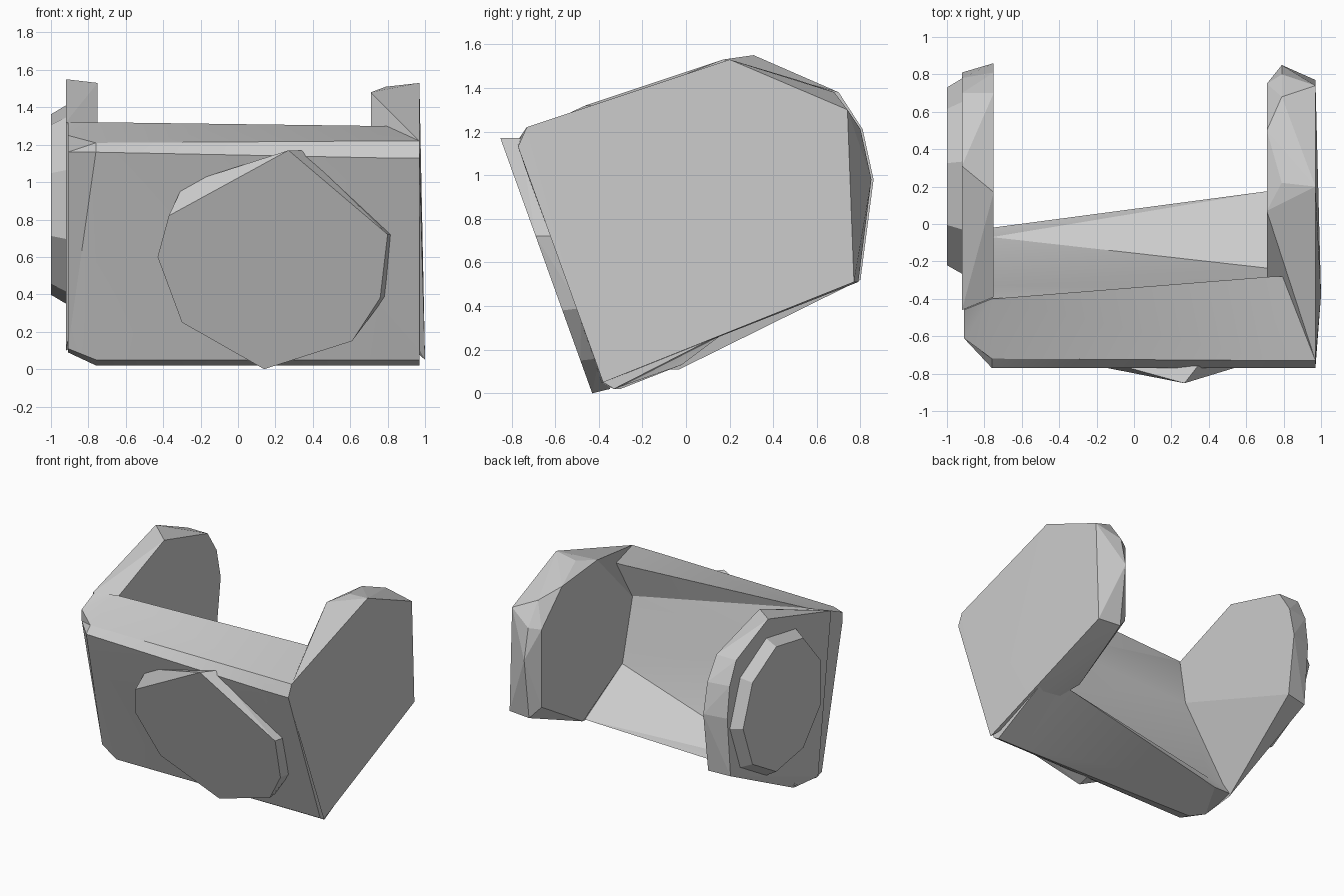
import bpy
import bmesh
import math

cube = bpy.data.objects.get("Cube")
if cube:
    bpy.data.objects.remove(cube, do_unlink=True)

# Single plain grey for the whole bracket
grey = bpy.data.materials.new("plain_grey")
grey.use_nodes = True
colour = (.6, .6, .6, 1)
grey.diffuse_color = colour
grey.node_tree.nodes["Principled BSDF"].inputs["Base Color"].default_value = colour


def finish(name, bm, smooth_angle):
    """Turn a bmesh into a named, shaded object."""
    bmesh.ops.recalc_face_normals(bm, faces=bm.faces[:])
    mesh = bpy.data.meshes.new(name)
    bm.to_mesh(mesh)
    bm.free()
    mesh.materials.append(grey)
    obj = bpy.data.objects.new(name, mesh)
    bpy.context.collection.objects.link(obj)
    bpy.ops.object.select_all(action='DESELECT')
    obj.select_set(True)
    bpy.context.view_layer.objects.active = obj
    bpy.ops.object.shade_smooth_by_angle(angle=math.radians(smooth_angle))


def hull(name, points, smooth_angle=5):
    """Faceted convex solid around a set of points."""
    bm = bmesh.new()
    for point in points:
        bm.verts.new(point)
    bmesh.ops.convex_hull(bm, input=bm.verts[:])
    loose = [v for v in bm.verts if not v.link_faces]
    bmesh.ops.delete(bm, geom=loose, context='VERTS')
    bmesh.ops.dissolve_limit(bm, angle_limit=math.radians(2),
                             verts=bm.verts[:], edges=bm.edges[:])
    finish(name, bm, smooth_angle)


def loft(name, sections, smooth_angle):
    """Skin matching side profiles placed along x."""
    bm = bmesh.new()
    rings = []
    for x, profile in sections:
        rings.append([bm.verts.new((x, y, z)) for y, z in profile])
    for first, second in zip(rings, rings[1:]):
        count = len(first)
        for i in range(count):
            j = (i + 1) % count
            bm.faces.new((first[i], first[j], second[j], second[i]))
    bm.faces.new(rings[0])
    bm.faces.new(rings[-1])
    bmesh.ops.triangulate(bm, faces=bm.faces[:])
    finish(name, bm, smooth_angle)


def rings_to_points(rings):
    """Expand side profiles at given x positions into 3D points."""
    return [(x, y, z) for x, profile in rings for y, z in profile]


# Thin sloping front panel with a curved floor and a rounded right corner
inner_right = [(-.33, .95), (-.07, .22), (-.02, .13)]
corner = [(-.36, .11), (-.61, 1.16), (-.61, 1.25), (-.46, 1.32)] + inner_right + [(-.3, .09)]
right = [(-.4, .05), (-.77, 1.16), (-.72, 1.21), (-.4, 1.32)] + inner_right + [(-.3, .02)]
left = [(-.38, .05), (-.77, 1.13), (-.73, 1.22), (-.28, 1.3),
        (-.36, 1.03), (-.24, .57), (.18, .28), (-.33, .02)]
loft("front_panel", [(-.91, corner), (-.76, right), (.75, left), (.97, left)], 25)

# Left arm: wide outer face, bevelled rim, smaller inner face
left_outer = [(-.77, 1.13), (-.73, 1.22), (.2, 1.53), (.74, 1.3), (.77, .51)]
left_rim = [(-.28, 1.3), (.22, 1.51), (.68, 1.38), (.8, 1.21), (.85, .98), (.79, .51)]
left_inner = [(.07, 1.48), (.5, 1.44), (.75, 1.2), (.75, .6), (.25, .3),
              (-.25, .57), (-.36, 1.03)]
hull("left_arm", rings_to_points([(.97, left_outer), (1, [(-.38, .05)]),
                                  (.79, left_rim), (.71, left_inner)]))

# Right arm: thin slab with a slanted rim, tapering to its lower corner
right_outer = [(-.46, 1.32), (.31, 1.55), (.7, 1.38), (.78, 1.21),
               (.81, .97), (.77, .51), (-.3, .1)]
right_inner = [(-.39, 1.31), (.17, 1.53), (.7, 1.38), (.81, 1.21),
               (.86, .98), (.8, .52), (-.33, .95)]
hull("right_arm", rings_to_points([(-.92, right_outer), (-.75, right_inner),
                                   (-.9, [(-.03, .11)])]))


# Raised boss on the outside of the right arm
def circle(radius, sides=9):
    steps = [math.tau * i / sides for i in range(sides)]
    return [(.24 + radius * math.cos(a), .88 + radius * math.sin(a)) for a in steps]


hull("right_boss", rings_to_points([(-1, circle(.49)), (-.9, circle(.55))]))


# Raised boss lying on the slope of the front panel
def on_slope(outline, lift):
    return [(x, -.36 - lift - .36 * z, z) for x, z in outline]


boss_face = [(-.43, .6), (-.37, .82), (.27, 1.17), (.8, .72), (.76, .38),
             (.61, .15), (.14, 0), (-.3, .25)]
boss_base = [(-.41, .6), (-.29, .99), (.34, 1.17), (.82, .72), (.79, .39),
             (.61, .16), (.14, .02), (-.3, .27)]
hull("front_boss", on_slope(boss_face, .07) + on_slope(boss_base, -.02))
